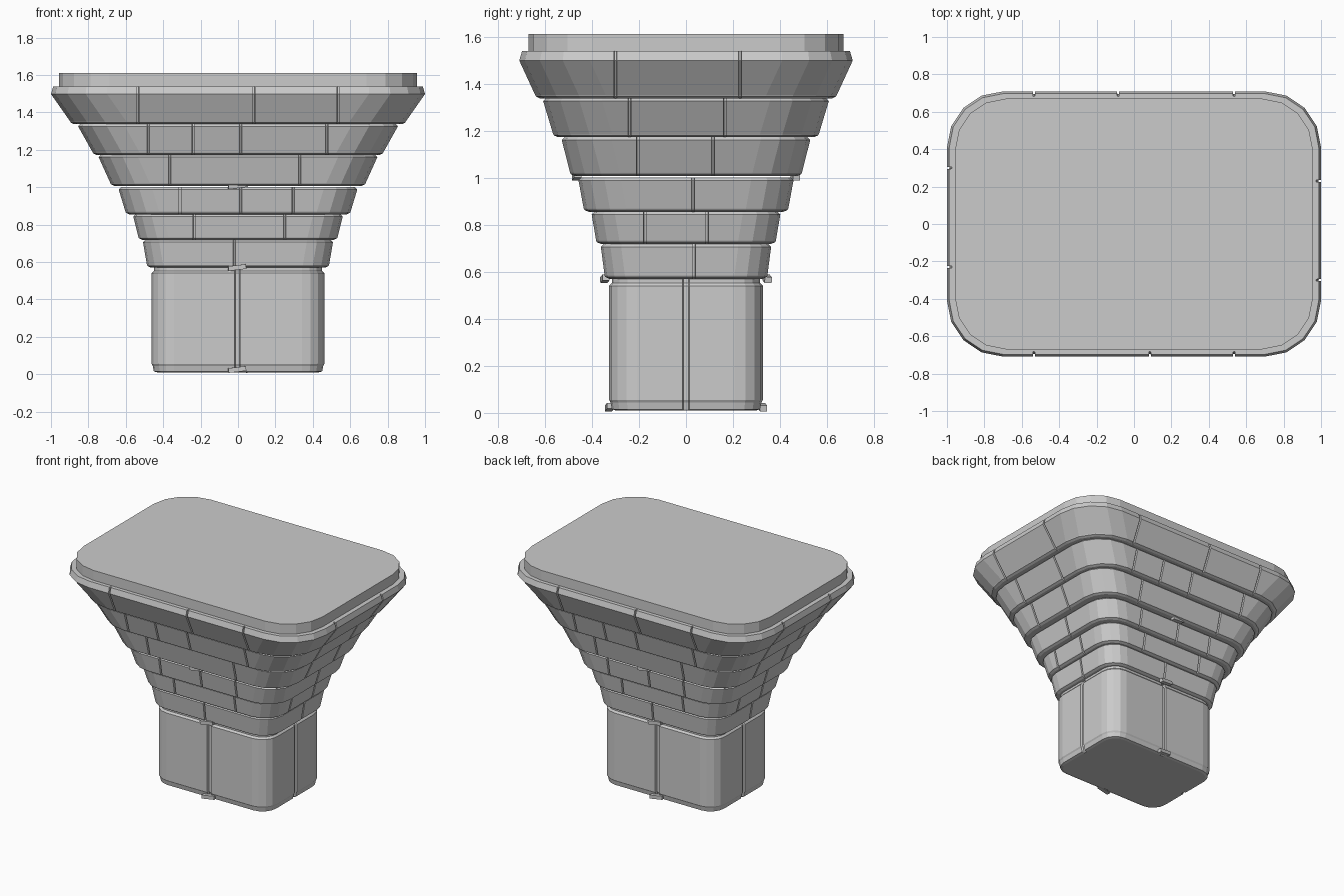
import bpy, bmesh
from math import sin, cos, pi

if "Cube" in bpy.data.objects:
    bpy.data.objects.remove(bpy.data.objects["Cube"])


def outline(hx, hy, r, inset=0, front=(), side=(), width=0.012, depth=0.0):
    """Rounded rectangle, counter-clockwise, with joint grooves; repeats every half turn."""
    cx, cy, r = hx - r, hy - r, r - inset
    w = width / 2
    groove = ((-w, 0), (-w * 0.7, depth), (w * 0.7, depth), (w, 0))

    def corner(sx, sy, start):
        return [(sx * cx + r * cos(start + pi / 8 * i), sy * cy + r * sin(start + pi / 8 * i))
                for i in range(5)]

    half = [(j + dx, -(hy - inset) + d) for j in front for dx, d in groove]
    half += corner(1, -1, -pi / 2)
    half += [(hx - inset - d, j + dy) for j in side for dy, d in groove]
    half += corner(1, 1, 0)
    # the second corner belongs before the back joints, so the half turn closes the loop
    return half[:len(half)] + [(-x, -y) for x, y in half]


def loft(name, rings, close_bottom=False, close_top=False):
    bm = bmesh.new()
    loops = [[bm.verts.new((x, y, z)) for x, y in pts] for z, pts in rings]
    for a, b in zip(loops, loops[1:]):
        n = len(a)
        for i in range(n):
            j = (i + 1) % n
            bm.faces.new((a[i], a[j], b[j], b[i]))
    if close_bottom:
        bm.faces.new(loops[0][::-1])
    if close_top:
        bm.faces.new(loops[-1])
    mesh = bpy.data.meshes.new(name)
    bm.to_mesh(mesh)
    bm.free()
    obj = bpy.data.objects.new(name, mesh)
    bpy.context.collection.objects.link(obj)
    return obj


def course(name, z0, z1, bottom, top, r, front, side, lip=0.012):
    """One ring of stone blocks: softened edges, grooved joints, flat ledges."""
    def ring(z, size, inset, depth=0.014):
        return z, outline(*size, r, inset, front, side, depth=depth)
    loft(name, [ring(z0, bottom, 0.09, 0), ring(z0, bottom, 0.02),
                ring(z0 + 0.008, bottom, 0.003), ring(z0 + 0.014, bottom, 0),
                ring(z1 - lip, top, 0), ring(z1, top, 0.012), ring(z1, top, 0.06, 0)])


# Square pier with one wide joint per side
def pier_ring(z, inset, depth=0.014):
    return z, outline(0.462, 0.327, 0.12, inset, (-0.003,), (0,), 0.03, depth)


loft("pier", [pier_ring(0.01, 0.03, 0), pier_ring(0.015, 0.012), pier_ring(0.045, 0.006),
              pier_ring(0.055, 0), pier_ring(0.54, 0), pier_ring(0.553, 0.012),
              pier_ring(0.575, 0.012), pier_ring(0.575, 0.06, 0)], close_bottom=True)

# Flared courses, each wider than the one below
courses = [
    (0.57, 0.718, (0.487, 0.346), (0.508, 0.362), 0.14, (-0.02,), (0.035,)),
    (0.718, 0.855, (0.532, 0.382), (0.56, 0.401), 0.16, (-0.235, 0.25), (-0.175, 0.09)),
    (0.855, 1.0, (0.602, 0.435), (0.638, 0.457), 0.18, (-0.31, 0.015, 0.295), (0.03,)),
    (1.007, 1.172, (0.682, 0.493), (0.745, 0.528), 0.21, (-0.365, 0.33), (-0.205, 0.115)),
    (1.172, 1.337, (0.777, 0.565), (0.855, 0.607), 0.25, (-0.48, -0.24, 0.015, 0.475),
     (-0.24, 0.165)),
]
for i, c in enumerate(courses):
    course(f"stone_course_{i + 1}", *c)
course("rim_course", 1.337, 1.538, (0.897, 0.641), (1.0, 0.709), 0.30,
       (-0.535, 0.085, 0.535), (-0.30, 0.23), lip=0.04)

# Flat slab on top
loft("top_slab", [(z, outline(0.956, 0.67, 0.27)) for z in (1.53, 1.61)], close_top=True)

# Small stone chips wedged at the joints, front and back
for level, (y, z) in enumerate(((0.325, 0.025), (0.345, 0.57), (0.465, 1.007))):
    for s, label in ((-1, "front"), (1, "back")):
        bpy.ops.mesh.primitive_cube_add(size=1, location=(-0.005 * s * -1, s * y, z))
        chip = bpy.context.object
        chip.name = f"joint_chip_{label}_{level + 1}"
        chip.scale = (0.095, 0.03, 0.025)
        chip.rotation_euler = (0, 0.12 * s, 0.1)
